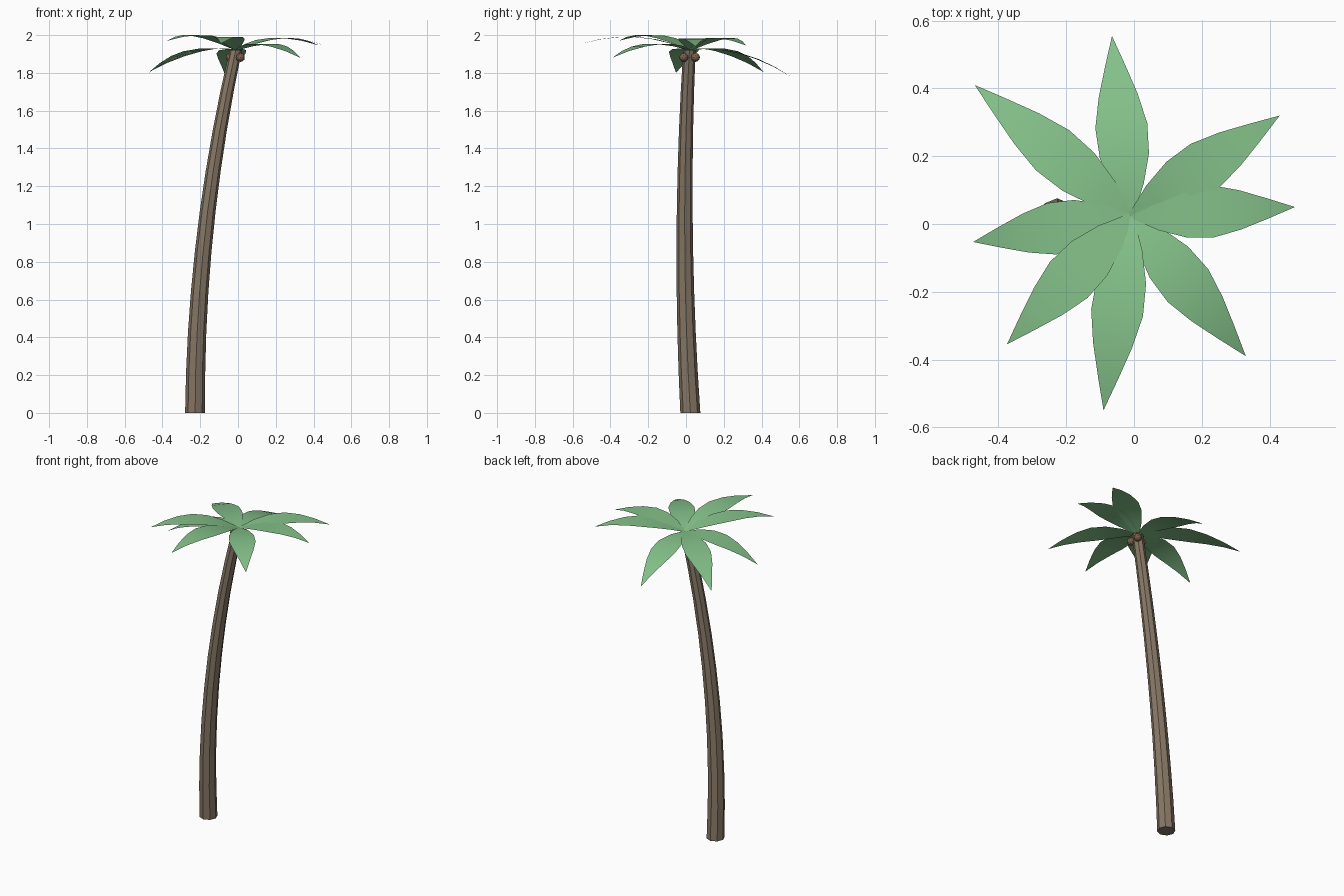
import bpy, bmesh
from math import cos, sin, tau
from mathutils import Vector

if "Cube" in bpy.data.objects:
    bpy.data.objects.remove(bpy.data.objects["Cube"])


def material(name, rgb):
    m = bpy.data.materials.new(name)
    m.diffuse_color = (*rgb, 1)
    m.use_nodes = True
    m.node_tree.nodes["Principled BSDF"].inputs["Base Color"].default_value = m.diffuse_color
    return m


bark = material("bark", (0.24, 0.185, 0.13))
leaf = material("leaf", (0.23, 0.53, 0.25))
shell = material("shell", (0.20, 0.12, 0.07))


def add_object(name, bm, mat, smooth=False):
    me = bpy.data.meshes.new(name)
    for f in bm.faces:
        f.smooth = smooth
    bm.to_mesh(me)
    bm.free()
    ob = bpy.data.objects.new(name, me)
    me.materials.append(mat)
    bpy.context.collection.objects.link(ob)


# Trunk: tapered octagonal tube along a gentle curve
bm = bmesh.new()
SIDES, STEPS, HEIGHT = 8, 9, 1.92
rings = []
for i in range(STEPS + 1):
    t = i / STEPS
    z = HEIGHT * t
    x = -0.227 + 0.215 * t * t
    y = 0.023 - 0.005 * t - 0.11 * t * (1 - t)
    r = 0.053 - 0.02 * t
    rings.append([bm.verts.new((x + r * cos(tau * k / SIDES), y + r * sin(tau * k / SIDES), z))
                  for k in range(SIDES)])
for a, b in zip(rings, rings[1:]):
    for k in range(SIDES):
        n = (k + 1) % SIDES
        bm.faces.new((a[k], a[n], b[n], b[k]))
bm.faces.new(rings[0][::-1])
bm.faces.new(rings[-1])
add_object("trunk", bm, bark)

# Fronds: arched leaf strips from the crown to each tip
CROWN = Vector((-0.01, 0.025, 1.92))
TIPS = [(-0.065, 0.555, 1.78), (0.43, 0.32, 1.945), (0.475, 0.05, 1.94), (0.33, -0.39, 1.88),
        (-0.09, -0.55, 1.955), (-0.375, -0.355, 1.97), (-0.475, -0.053, 1.80), (-0.47, 0.41, 1.805)]
WIDTHS = [0.008, 0.048, 0.073, 0.077, 0.058, 0.030]
for n, tip in enumerate(TIPS, 1):
    tip = Vector(tip)
    side = (tip - CROWN).cross(Vector((0, 0, 1))).normalized()
    bm = bmesh.new()
    rows = []
    for i, w in enumerate(WIDTHS):
        t = i / len(WIDTHS)
        p = CROWN.lerp(tip, t)
        p.z += 0.208 * t * (1 - t)
        rows.append([bm.verts.new(p + side * s) for s in (w, -w)])
    for a, b in zip(rows, rows[1:]):
        bm.faces.new((a[0], b[0], b[1], a[1]))
    bm.faces.new((rows[-1][0], bm.verts.new(tip), rows[-1][1]))
    add_object(f"frond_{n}", bm, leaf, True)

# Coconuts tucked under the crown
for n, pos in enumerate([(0.013, -0.012, 1.882), (0.013, 0.05, 1.882), (-0.042, 0.02, 1.882)], 1):
    bm = bmesh.new()
    bmesh.ops.create_icosphere(bm, subdivisions=2, radius=0.024)
    bmesh.ops.translate(bm, verts=bm.verts, vec=pos)
    add_object(f"coconut_{n}", bm, shell)
